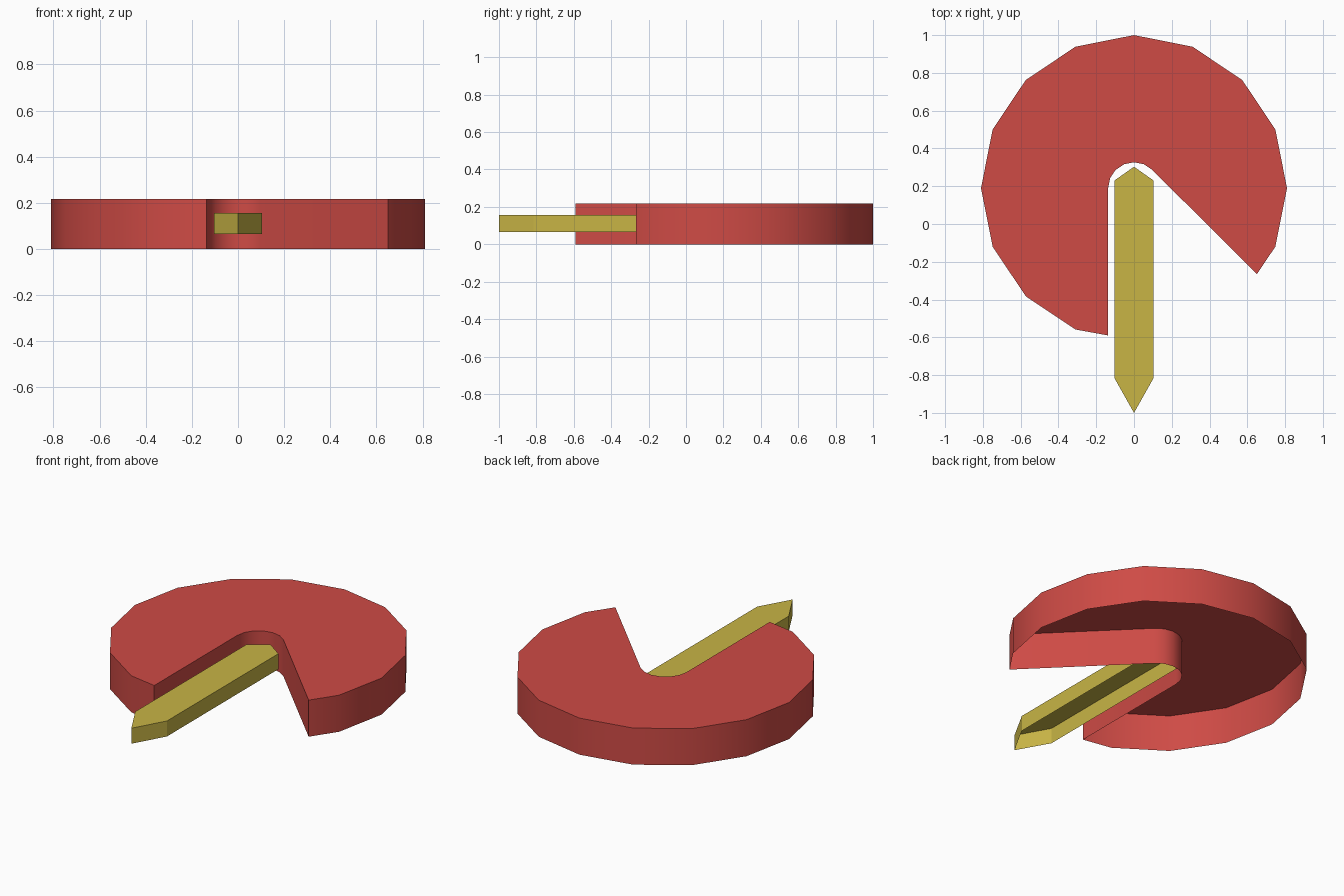
import bpy, bmesh
from math import sin, cos, radians

if "Cube" in bpy.data.objects:
    bpy.data.objects.remove(bpy.data.objects["Cube"])

CY, R, SLOT = 0.19, 0.81, 0.137   # disc centre y, disc radius, slot half width


def polar(r, deg):
    return (r * cos(radians(deg)), CY + r * sin(radians(deg)))


def open_prism(name, outline, z0, z1, color, smooth):
    """Counter-clockwise outline with a top face and side walls, open underneath."""
    bm = bmesh.new()
    low = [bm.verts.new((x, y, z0)) for x, y in outline]
    top = [bm.verts.new((x, y, z1)) for x, y in outline]
    bm.faces.new(top)
    n = len(outline)
    for i in range(n):
        j = (i + 1) % n
        bm.faces.new((low[i], low[j], top[j], top[i]))
    mesh = bpy.data.meshes.new(name)
    bm.to_mesh(mesh)
    bm.free()
    obj = bpy.data.objects.new(name, mesh)
    bpy.context.collection.objects.link(obj)
    mat = bpy.data.materials.new(name + "_color")
    mat.diffuse_color = color
    mat.use_nodes = True
    mat.node_tree.nodes["Principled BSDF"].inputs["Base Color"].default_value = mat.diffuse_color
    mesh.materials.append(mat)
    if smooth:
        bpy.ops.object.select_all(action='DESELECT')
        obj.select_set(True)
        bpy.context.view_layer.objects.active = obj
        bpy.ops.object.shade_smooth_by_angle(angle=radians(30))
    return obj


# Disc: 16-sided rim, with a notch between a straight and a diagonal wall
rim = [polar(R, -22.5 + 22.5 * i) for i in range(13)]
notch = [polar(SLOT, 180 - 22.5 * i) for i in range(7)]
disc = [(0.65, -0.266)] + rim + [(-SLOT, -0.59)] + notch
open_prism("notched_disc", disc, 0.0, 0.217, (0.62, 0.07, 0.06, 1), True)

# Pointer: narrow bar with pointed ends, floating in the notch
W = 0.104
bar = [(0, -1.0), (W, -0.815), (W, 0.23), (0, 0.303), (-W, 0.23), (-W, -0.815)]
open_prism("pointer_bar", bar, 0.065, 0.157, (0.58, 0.46, 0.06, 1), False)
